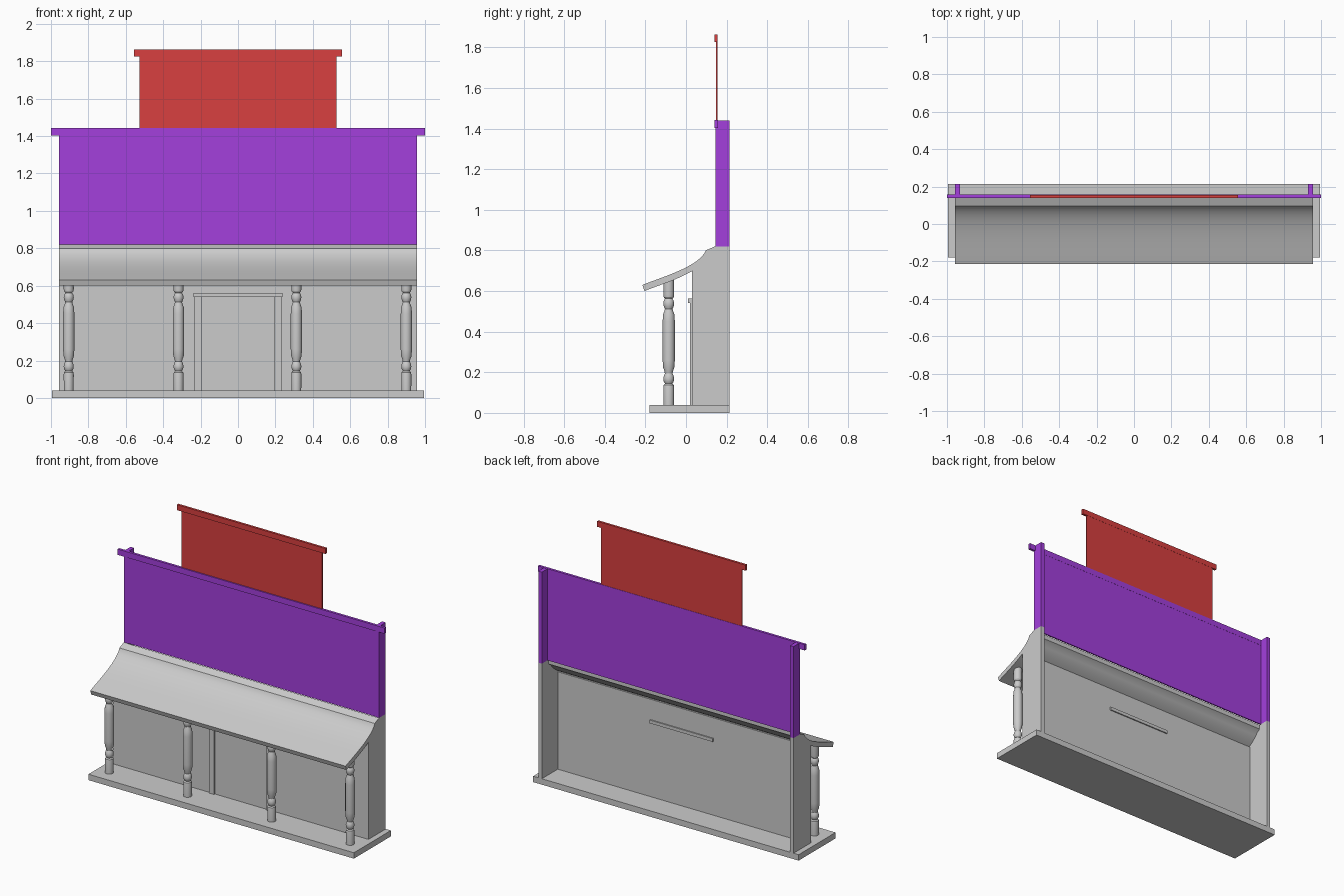
import bpy, bmesh, math
from mathutils import Vector
from mathutils.geometry import interpolate_bezier

if "Cube" in bpy.data.objects:
    bpy.data.objects.remove(bpy.data.objects["Cube"])


def material(name, color):
    m = bpy.data.materials.new(name)
    m.diffuse_color = color
    m.use_nodes = True
    m.node_tree.nodes["Principled BSDF"].inputs["Base Color"].default_value = m.diffuse_color
    return m


purple = material("purple_paint", (0.37, 0.05, 0.72, 1))
red = material("red_paint", (0.69, 0.05, 0.05, 1))


def finish(name, bm, mat=None, smooth=False):
    bmesh.ops.recalc_face_normals(bm, faces=bm.faces)
    me = bpy.data.meshes.new(name)
    bm.to_mesh(me)
    bm.free()
    ob = bpy.data.objects.new(name, me)
    bpy.context.collection.objects.link(ob)
    if mat:
        me.materials.append(mat)
    if smooth:
        bpy.ops.object.select_all(action='DESELECT')
        ob.select_set(True)
        bpy.context.view_layer.objects.active = ob
        bpy.ops.object.shade_smooth_by_angle(angle=math.radians(30))
    return ob


def prism(name, profile, x0, x1, mat=None, smooth=False):
    """Extrude a (y, z) outline along x."""
    bm = bmesh.new()
    face = bm.faces.new([bm.verts.new((x0, y, z)) for y, z in profile])
    ext = bmesh.ops.extrude_face_region(bm, geom=[face])["geom"]
    moved = [v for v in ext if isinstance(v, bmesh.types.BMVert)]
    bmesh.ops.translate(bm, verts=moved, vec=(x1 - x0, 0, 0))
    return finish(name, bm, mat, smooth)


def box(name, x, y, z, mat=None):
    outline = [(y[0], z[0]), (y[1], z[0]), (y[1], z[1]), (y[0], z[1])]
    return prism(name, outline, x[0], x[1], mat)


def bezier(a, b, c, d, n=16):
    pts = [Vector((p[0], p[1], 0)) for p in (a, b, c, d)]
    return [(p.x, p.y) for p in interpolate_bezier(*pts, n)]


# Base slab and front wall
box("base", (-0.995, 0.995), (-0.18, 0.215), (0, 0.04))
box("front_wall", (-0.93, 0.93), (0.03, 0.045), (0.04, 0.7))

# Swept porch roof with a small moulding at its top
upper = bezier((-0.215, 0.63), (-0.1, 0.675), (0.04, 0.715), (0.09, 0.785))
lower = bezier((-0.205, 0.60), (-0.09, 0.645), (0.055, 0.685), (0.12, 0.775))
lower.append((0.143, 0.79))
prism("porch_roof",
      upper + [(0.097, 0.80), (0.143, 0.82)] + lower[::-1], -0.957, 0.957, smooth=True)

# Side walls follow the underside of the roof
under = [p for p in lower if p[0] > 0.032]
side = [(0.03, 0.04), (0.215, 0.04), (0.215, 0.82), (0.143, 0.82)] + under[::-1] + [(0.03, 0.695)]
for s, label in ((-1, "left"), (1, "right")):
    prism(label + "_side_wall", side, s * 0.93, s * 0.957)
    # Upper side panel and door jamb
    box(label + "_upper_side", (s * 0.93, s * 0.957), (0.145, 0.215), (0.82, 1.44), purple)
    box(label + "_door_jamb", (s * 0.195, s * 0.233), (0.02, 0.032), (0.04, 0.54))

# Door lintel, passing through the wall
box("door_lintel", (-0.237, 0.237), (0.01, 0.053), (0.54, 0.562))

# Upper false front and its cap
box("upper_front", (-0.957, 0.957), (0.147, 0.156), (0.82, 1.44), purple)
box("upper_cap", (-1, 1), (0.14, 0.157), (1.403, 1.442), purple)

# Sign board and its cap
box("sign_board", (-0.527, 0.527), (0.148, 0.155), (1.44, 1.86), red)
box("sign_cap", (-0.557, 0.557), (0.14, 0.156), (1.825, 1.862), red)

# Turned porch posts: (radius, z) profile
post = [(0, 0.04), (0.026, 0.04), (0.027, 0.125), (0.025, 0.137), (0.018, 0.144),
        (0.024, 0.153), (0.027, 0.168), (0.024, 0.183), (0.019, 0.194),
        (0.021, 0.205), (0.028, 0.225), (0.03, 0.26), (0.03, 0.45),
        (0.028, 0.485), (0.021, 0.503), (0.019, 0.512), (0.024, 0.523),
        (0.027, 0.538), (0.024, 0.553), (0.018, 0.562), (0.025, 0.57),
        (0.027, 0.582), (0.026, 0.66), (0, 0.66)]
for i, x in enumerate((-0.905, -0.318, 0.312, 0.9)):
    bm = bmesh.new()
    vs = [bm.verts.new((x + r, -0.085, z)) for r, z in post]
    es = [bm.edges.new(e) for e in zip(vs, vs[1:])]
    bmesh.ops.spin(bm, geom=vs + es, cent=(x, -0.085, 0), axis=(0, 0, 1),
                   angle=2 * math.pi, steps=24)
    bmesh.ops.remove_doubles(bm, verts=bm.verts, dist=1e-4)
    finish(f"porch_post_{i + 1}", bm, smooth=True)
